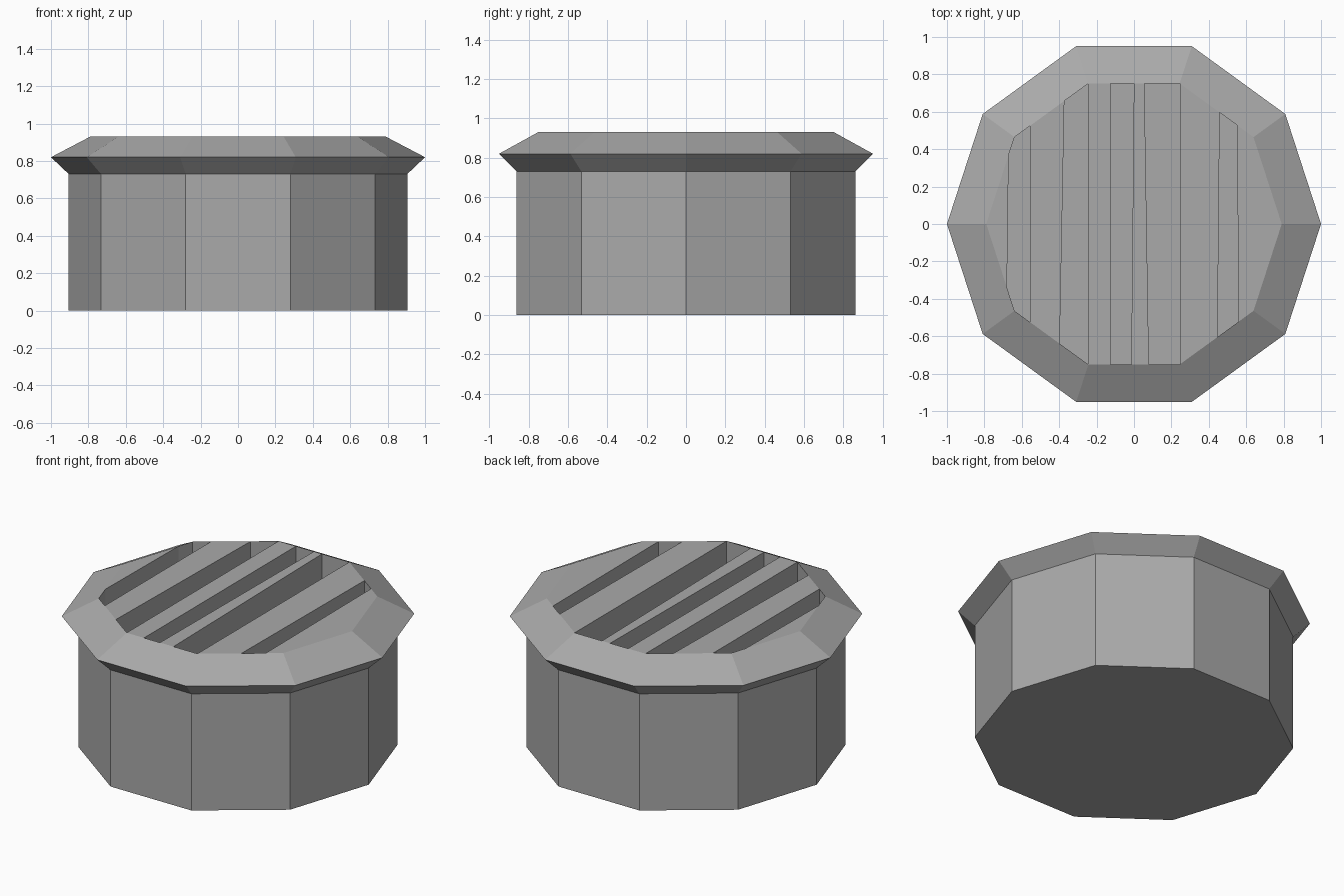
import bpy, bmesh, math
from mathutils import Vector

SIDES = 10
RIM_Z, TOP_Z, FLOOR_Z = 0.82, 0.93, 0.73
BODY_R, RIM_R, TOP_R = 0.905, 1.0, 0.79

if "Cube" in bpy.data.objects:
    bpy.data.objects.remove(bpy.data.objects["Cube"], do_unlink=True)

grey = bpy.data.materials.new("stone_grey")
grey.use_nodes = True
colour = (0.4, 0.4, 0.4, 1)
grey.diffuse_color = colour
grey.node_tree.nodes["Principled BSDF"].inputs["Base Color"].default_value = colour


def lathe(profile):
    """Closed ten-sided solid from (radius, height) pairs, capped at both ends."""
    bm = bmesh.new()
    rings = [[bm.verts.new((r * math.cos(i * math.tau / SIDES),
                            r * math.sin(i * math.tau / SIDES), z))
              for i in range(SIDES)] for r, z in profile]
    for low, high in zip(rings, rings[1:]):
        for i in range(SIDES):
            j = (i + 1) % SIDES
            bm.faces.new((low[i], low[j], high[j], high[i]))
    bm.faces.new(rings[0][::-1])
    bm.faces.new(rings[-1])
    return bm


def trim(bm, x_back, x_front, side):
    """Cut along a nearly front-to-back line and keep the +x or -x side."""
    a, b = Vector((x_back, TOP_R, 0)), Vector((x_front, -TOP_R, 0))
    normal = (b - a).cross(Vector((0, 0, 1))) * side
    if normal.x * side > 0:
        normal.negate()
    geom = bm.verts[:] + bm.edges[:] + bm.faces[:]
    bmesh.ops.bisect_plane(bm, geom=geom, plane_co=a, plane_no=normal, clear_outer=True)
    bmesh.ops.holes_fill(bm, edges=[e for e in bm.edges if e.is_boundary], sides=0)


def finish(bm, name):
    bmesh.ops.recalc_face_normals(bm, faces=bm.faces[:])
    mesh = bpy.data.meshes.new(name)
    bm.to_mesh(mesh)
    bm.free()
    mesh.materials.append(grey)
    bpy.context.collection.objects.link(bpy.data.objects.new(name, mesh))


# Drum with flared rim and recessed top
finish(lathe([(BODY_R, 0), (BODY_R, FLOOR_Z), (RIM_R, RIM_Z),
              (TOP_R, TOP_Z), (TOP_R, FLOOR_Z)]), "drum")

# Uneven slats across the recess: left edge and right edge, each (back x, front x)
slats = [((-1, -1), (-0.665, -0.685)),
         ((-0.555, -0.555), (-0.37, -0.4)),
         ((-0.245, -0.245), (-0.125, -0.125)),
         ((0, -0.015), (0.055, 0.08)),
         ((0.245, 0.245), (0.46, 0.445)),
         ((0.55, 0.56), (1, 1))]
for n, (start, end) in enumerate(slats, 1):
    bm = lathe([(TOP_R, FLOOR_Z), (TOP_R, TOP_Z)])
    if abs(start[0]) < TOP_R:
        trim(bm, *start, 1)
    if abs(end[0]) < TOP_R:
        trim(bm, *end, -1)
    finish(bm, f"slat_{n}")
